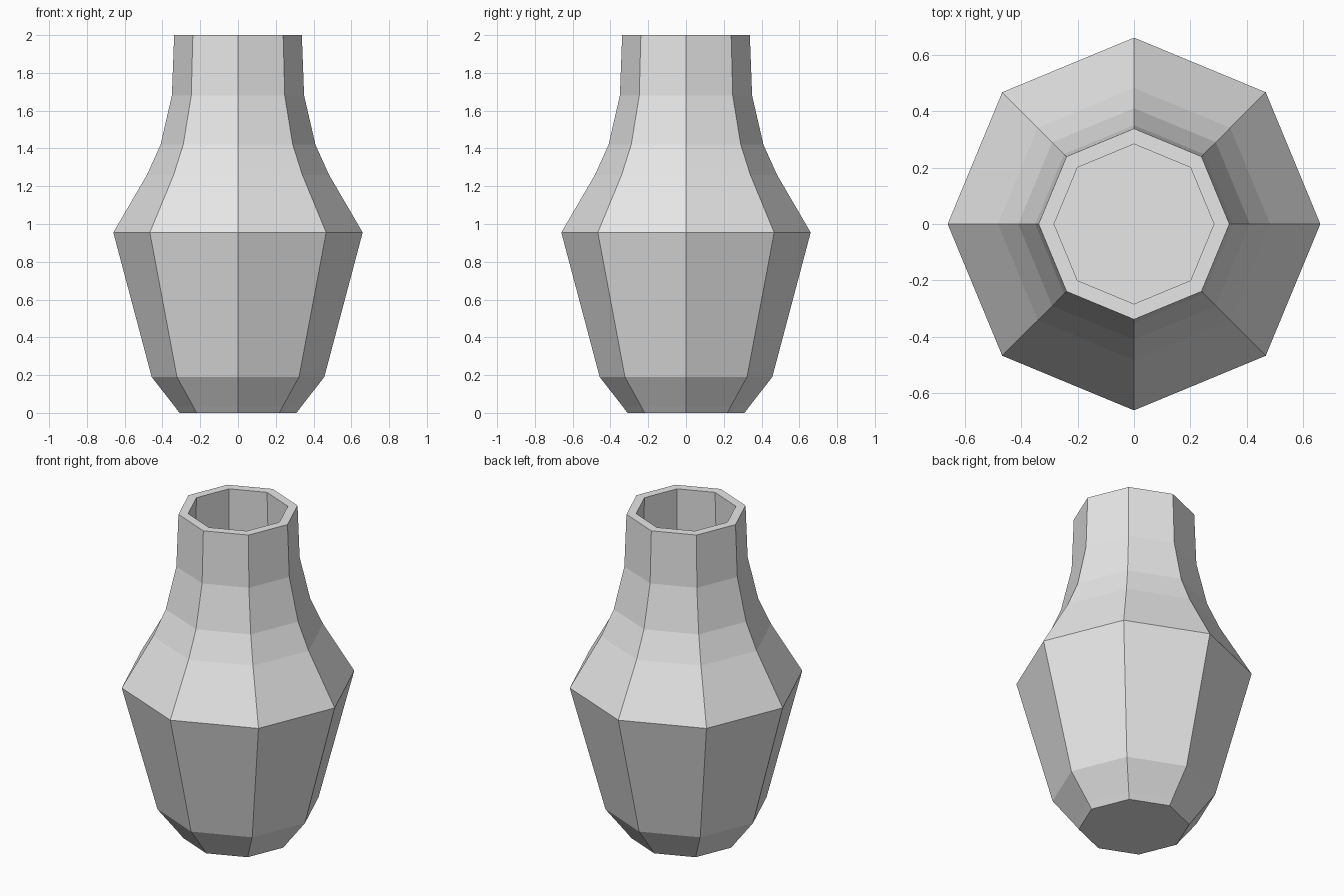
import bpy, bmesh, math

cube = bpy.data.objects.get("Cube")
if cube:
    bpy.data.objects.remove(cube)

SIDES = 8

# Plain grey clay
clay = bpy.data.materials.new("grey_clay")
clay.use_nodes = True
clay.diffuse_color = (0.8, 0.8, 0.8, 1)
clay.node_tree.nodes["Principled BSDF"].inputs["Base Color"].default_value = (0.8, 0.8, 0.8, 1)

# Outer wall from foot to lip, then inner wall down to the floor (radius, height)
outer = [(0.31, 0), (0.336, 0.035), (0.457, 0.19), (0.66, 0.955),
         (0.482, 1.26), (0.41, 1.42), (0.35, 1.68), (0.338, 2)]
inner = [(0.283, 2), (0.295, 1.67), (0.355, 1.4), (0.43, 1.23),
         (0.595, 0.945), (0.405, 0.21), (0.3, 0.06)]


def lathe(name, profile):
    """Spin a profile into a faceted closed shell with flat end caps."""
    bm = bmesh.new()
    rings = []
    for r, z in profile:
        rings.append([bm.verts.new((r * math.cos(a), r * math.sin(a), z))
                      for a in (math.tau * i / SIDES for i in range(SIDES))])
    for low, high in zip(rings, rings[1:]):
        for i in range(SIDES):
            j = (i + 1) % SIDES
            bm.faces.new((low[i], low[j], high[j], high[i]))
    bm.faces.new(rings[0][::-1])   # underside
    bm.faces.new(rings[-1])        # inner floor
    bmesh.ops.recalc_face_normals(bm, faces=bm.faces)
    mesh = bpy.data.meshes.new(name)
    bm.to_mesh(mesh)
    bm.free()
    mesh.materials.append(clay)
    obj = bpy.data.objects.new(name, mesh)
    bpy.context.collection.objects.link(obj)
    return obj


lathe("vase", outer + inner)
